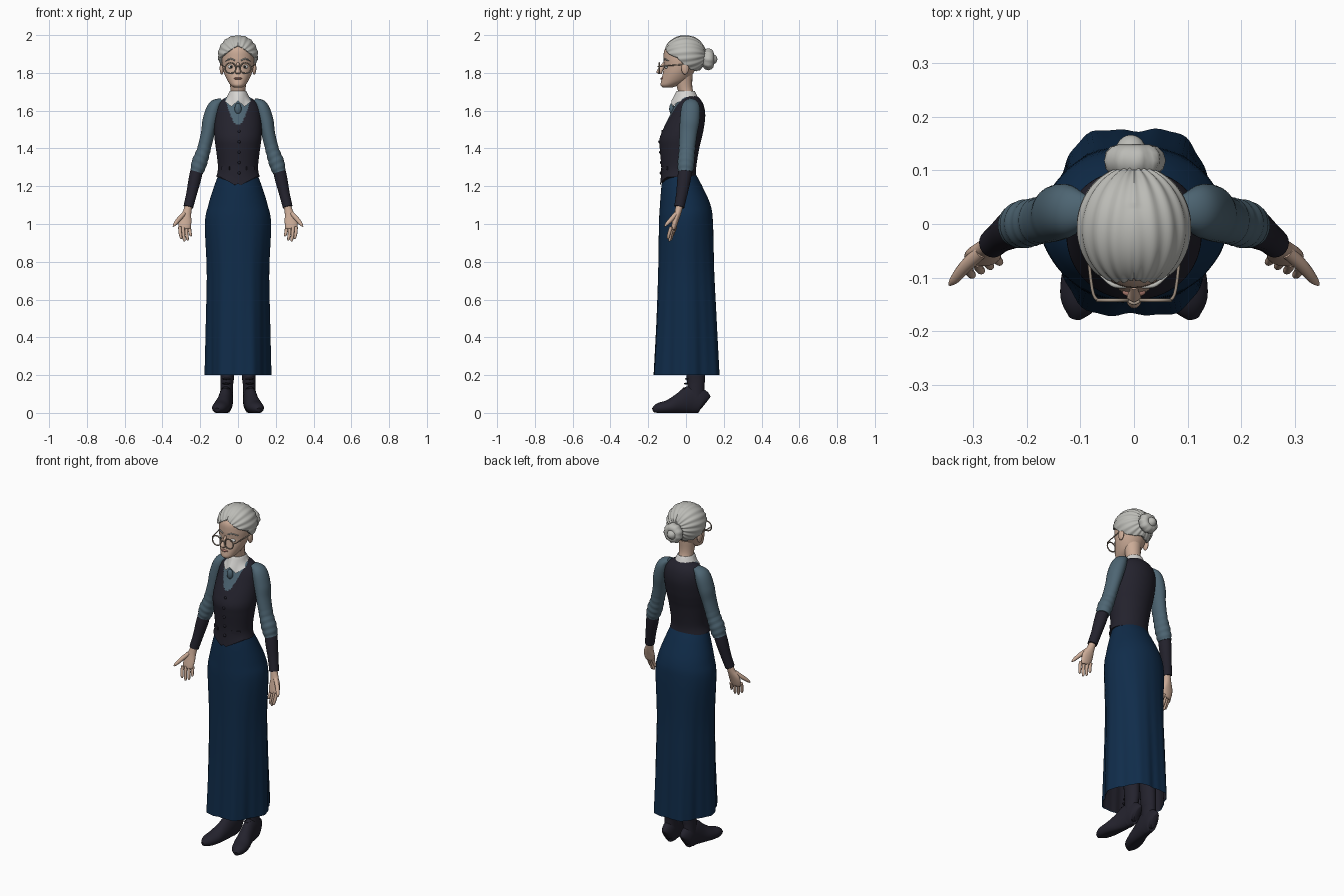
import bpy, bmesh, math
from mathutils import Vector, Matrix

cube = bpy.data.objects.get("Cube")
if cube:
    bpy.data.objects.remove(cube)


def material(name, r, g, b):
    m = bpy.data.materials.new(name)
    m.use_nodes = True
    m.diffuse_color = (r, g, b, 1)
    m.node_tree.nodes["Principled BSDF"].inputs["Base Color"].default_value = (r, g, b, 1)
    return m


navy = material("navy skirt", .005, .025, .068)
dark = material("dark cloth", .017, .016, .026)
slate = material("slate shirt", .075, .13, .17)
white = material("white collar", .68, .67, .65)
grey = material("grey hair", .5, .5, .47)
skin = material("skin", .6, .41, .31)
lip = material("lips", .42, .2, .16)
frame = material("glasses frame", .36, .29, .23)
black = material("pupil", .02, .018, .016)


def finish(name, bm, mats, mirror=False, rule=None):
    bmesh.ops.recalc_face_normals(bm, faces=bm.faces)
    if rule:
        for f in bm.faces:
            f.material_index = rule(f.calc_center_median())
    mesh = bpy.data.meshes.new(name)
    bm.to_mesh(mesh)
    bm.free()
    for m in mats:
        mesh.materials.append(m)
    ob = bpy.data.objects.new(name, mesh)
    bpy.context.collection.objects.link(ob)
    bpy.ops.object.select_all(action='DESELECT')
    ob.select_set(True)
    bpy.context.view_layer.objects.active = ob
    bpy.ops.object.shade_smooth_by_angle(angle=math.radians(50))
    if mirror:
        ob.modifiers.new("mirror", 'MIRROR').use_mirror_merge = False
    return ob


def spline(rows, steps):
    """Smooth rows of numbers with a Catmull-Rom curve."""
    out = []
    for i in range(len(rows) - 1):
        quad = [rows[max(0, min(len(rows) - 1, i + k))] for k in (-1, 0, 1, 2)]
        for s in range(steps):
            t = s / steps
            out.append([b + .5 * t * (c - a + t * (2*a - 5*b + 4*c - d + t * (3*(b - c) + d - a)))
                        for a, b, c, d in zip(*quad)])
    return out + [list(rows[-1])]


def sweep(name, rows, mats, upright=False, sides=20, steps=5, caps=True,
          shape=None, tweak=None, mirror=False, rule=None):
    """Ellipse rings along a path; each row is x, y, z, half width, half depth."""
    rings = spline(rows, steps)
    mids = [Vector(r[:3]) for r in rings]
    along = (mids[-1] - mids[0]).normalized()
    ref = Vector((0, 1, 0)) if abs(along.y) < .8 else Vector((0, 0, 1))
    bm, loops = bmesh.new(), []
    for i, (x, y, z, rx, ry) in enumerate(rings):
        t = (mids[min(i + 1, len(mids) - 1)] - mids[max(i - 1, 0)]).normalized()
        u = ref.cross(t).normalized()
        v = t.cross(u)
        if upright:
            u, v = Vector((1, 0, 0)), Vector((0, 1, 0))
        loop = []
        for k in range(sides):
            a = math.tau * k / sides
            m = shape(a, z) if shape else 1
            p = mids[i] + (u * rx * math.cos(a) + v * ry * math.sin(a)) * m
            loop.append(bm.verts.new(tweak(p) if tweak else p))
        loops.append(loop)
    for lo, hi in zip(loops, loops[1:]):
        for k in range(sides):
            bm.faces.new((lo[k - 1], lo[k], hi[k], hi[k - 1]))
    if caps:
        bm.faces.new(loops[0])
        bm.faces.new(loops[-1])
    return finish(name, bm, mats, mirror, rule)


def body(rows):
    """Turn z, half width, front y, back y into centred rows."""
    return [(0, (f + b) / 2, z, w, (b - f) / 2) for z, w, f, b in rows]


def ball(name, at, size, mat, mirror=False, tweak=None, seg=24):
    bm = bmesh.new()
    bmesh.ops.create_uvsphere(bm, u_segments=seg, v_segments=seg // 2, radius=1)
    # poles face front and back
    bm.transform(Matrix.Translation(at) @ Matrix.Diagonal((*size, 1)) @ Matrix.Rotation(math.pi / 2, 4, 'X'))
    if tweak:
        for v in bm.verts:
            v.co = tweak(v.co)
    return finish(name, bm, [mat], mirror)


def hoop(name, at, radius, thick, mat, mirror=False, deep=1, wave=0):
    """Ring facing the front."""
    bm, n, m = bmesh.new(), 36, 12
    grid = []
    for i in range(n):
        a = math.tau * i / n
        for j in range(m):
            b = math.tau * j / m
            q = radius + thick * math.cos(b) * (1 + wave * math.cos(a * 9 + b))
            grid.append(bm.verts.new(Vector(at) + Vector((q * math.cos(a), deep * thick * math.sin(b), q * math.sin(a)))))
    for i in range(n):
        for j in range(m):
            k, l = (i + 1) % n, (j + 1) % m
            bm.faces.new([grid[i*m + j], grid[k*m + j], grid[k*m + l], grid[i*m + l]])
    return finish(name, bm, [mat], mirror)


# Skirt with gathered folds that deepen toward the hem, and a dark lining
def folds(a, z):
    drop = max(0, min(1, 1.1 - z))
    return 1 + drop * (.055 * math.cos(6 * a) + .012 * math.cos(18 * a + 1))


skirt = body([(.2, .168, -.176, .182), (.5, .164, -.16, .166), (.75, .162, -.15, .152), (1, .174, -.144, .144),
              (1.1, .157, -.138, .13), (1.2, .126, -.13, .086), (1.27, .1, -.12, .048)])
sweep("skirt", skirt, [navy], True, 108, 6, caps=False, shape=folds)
lining = [(x, y, z + .002, rx * .975, ry * .975) for x, y, z, rx, ry in skirt[:3]]
sweep("skirt_lining", lining, [dark], True, 72, 4, caps=False, shape=folds)
sweep("petticoat_cap", [(0, 0, .6, .155, .15), (0, 0, .61, .15, .145)], [dark], True, 36, 1)


# Waistcoat with pointed front hem; the neck opening shows the shirt
def vest_hem(p):
    if p.y < 0 and p.z < 1.3:
        p.z -= (1.3 - p.z) * .9 * max(0, 1 - abs(abs(p.x) - .015) / .08)
    return p


vest_rows = [(1.25, .115, -.137, .055), (1.3, .106, -.131, .054), (1.4, .117, -.139, .07), (1.45, .124, -.14, .082),
             (1.5, .126, -.122, .093), (1.57, .122, -.088, .102), (1.62, .112, -.064, .096), (1.655, .088, -.045, .08),
             (1.68, .045, -.03, .055)]
sweep("waistcoat", body(vest_rows), [dark, slate], True, 128, 8, tweak=vest_hem,
      rule=lambda c: int(c.y < 0 and c.z > 1.525 and abs(c.x) < .18 * math.sqrt(c.z - 1.525)))
for i in range(5):
    z = 1.27 + i * .055
    y = min(spline(vest_rows, 8), key=lambda r: abs(r[0] - z))[2]
    ball("waistcoat_button", (.006, y, z), (.008, .006, .008), dark, seg=12)
bm = bmesh.new()
bmesh.ops.create_cube(bm, size=1)
bm.transform(Matrix.Translation((.065, -.111, 1.295)) @ Matrix.Rotation(math.radians(33), 4, 'Z')
             @ Matrix.Diagonal((.05, .009, .018, 1)))
finish("pocket_flap", bm, [dark], True)

# Shirt bow, neck and pointed collar
ball("shirt_bow", (0, -.075, 1.61), (.018, .014, .03), slate)
sweep("neck", [(0, .03, 1.63, .046, .046), (0, -.004, 1.71, .04, .04), (0, -.015, 1.79, .05, .05)], [skin], True)


def collar_point(p):
    if p.y < 0:
        p.z -= max(0, 1.7 - p.z) * .65 * max(0, 1 - abs(abs(p.x) - .035) / .035)
    return p


sweep("collar", body([(1.652, .072, -.078, .07), (1.68, .056, -.062, .058), (1.703, .045, -.05, .047),
                      (1.705, .041, -.045, .043)]), [white], True, 64, 4, caps=False, tweak=collar_point)


# Arms: slate sleeves gathered at the elbow, dark lower sleeves
sweep("upper_sleeve", [(.085, .025, 1.655, .012, .025), (.122, .025, 1.622, .036, .048), (.146, .02, 1.55, .041, .052),
                       (.16, .012, 1.48, .036, .047), (.182, .005, 1.39, .036, .043), (.204, 0, 1.325, .041, .044),
                       (.219, -.003, 1.275, .035, .04)], [slate], sides=28, steps=8, mirror=True,
      shape=lambda a, z: 1 + .035 * math.sin(z * 190 + math.cos(a)) * (z < 1.42))
sweep("lower_sleeve", [(.215, -.002, 1.3, .032, .036), (.228, -.01, 1.24, .033, .036), (.246, -.022, 1.16, .028, .03),
                       (.263, -.036, 1.09, .026, .027)], [dark], mirror=True)

# Hands, palms forward, thumbs outward
sweep("palm", [(.26, -.034, 1.1, .019, .019), (.27, -.043, 1.06, .023, .018), (.28, -.055, 1.02, .034, .016),
               (.283, -.066, .98, .031, .013), (.283, -.068, .972, .022, .007)], [skin], mirror=True)
for i, length in enumerate((.05, .072, .078, .064)):
    x, y, z = .257 + i * .017, -.055 - i * .008, .985
    sweep("finger", [(x, y, z, .009, .009), (x - .002, y - .01, z - length * .5, .0085, .0085),
                     (x - .007, y - .016, z - length * .9, .007, .007), (x - .008, y - .016, z - length, .002, .002)],
          [skin], sides=12, steps=4, mirror=True)
sweep("thumb", [(.285, -.052, 1.055, .012, .013), (.313, -.078, 1.025, .012, .012), (.333, -.102, 1, .009, .009),
                (.343, -.113, .987, .003, .003)], [skin], sides=12, mirror=True)


# Boots with toes turned out
def grounded(p):
    p.z = max(p.z, 0)
    return p


sweep("boot_foot", [(.059, .102, .05, .015, .04), (.06, .085, .06, .032, .062), (.063, .03, .07, .036, .075),
                    (.073, -.03, .05, .039, .056), (.088, -.09, .032, .045, .038), (.102, -.145, .024, .036, .028),
                    (.11, -.174, .015, .012, .012)], [dark], sides=28, tweak=grounded, mirror=True)
sweep("boot_shaft", [(.062, .05, .07, .035, .048), (.06, .052, .14, .033, .045), (.057, .05, .22, .037, .05),
                     (.06, .03, .62, .05, .055)], [dark], True, mirror=True)
for i in range(4):
    ball("boot_lace", (.066 - i * .002, -.012 + i * .006, .105 + i * .025), (.022, .012, .005), dark, True, seg=12)

# Head and face
sweep("head", body([(1.722, .02, -.122, -.075), (1.735, .038, -.134, -.04), (1.76, .056, -.131, .01),
                    (1.8, .074, -.122, .04), (1.84, .083, -.117, .06), (1.88, .086, -.119, .07),
                    (1.93, .08, -.11, .06), (1.97, .045, -.06, .035)]), [skin], True, 40, 6)
sweep("nose", [(0, -.112, 1.855, .007, .01), (0, -.128, 1.83, .009, .014), (0, -.141, 1.805, .014, .016),
               (0, -.135, 1.793, .009, .008)], [skin], True, 16)
ball("lips", (0, -.127, 1.77), (.022, .009, .006), lip)
ball("ear", (.086, -.005, 1.825), (.011, .02, .034), skin, True)
ball("eye", (.036, -.101, 1.832), (.017, .013, .011), white, True)
ball("pupil", (.036, -.113, 1.832), (.006, .003, .006), black, True, seg=12)
sweep("eyebrow", [(.016, -.117, 1.866, .003, .003), (.04, -.113, 1.874, .004, .004), (.066, -.092, 1.863, .002, .002)],
      [grey], sides=8, mirror=True)
hoop("glasses_rim", (.04, -.142, 1.825), .028, .0035, frame, True)
sweep("glasses_bridge", [(-.013, -.142, 1.83, .003, .003), (0, -.148, 1.835, .003, .003), (.013, -.142, 1.83, .003, .003)],
      [frame], sides=8)
sweep("glasses_temple", [(.067, -.142, 1.832, .003, .003), (.078, -.12, 1.836, .003, .003), (.09, -.01, 1.845, .003, .003)],
      [frame], sides=8, mirror=True)


# Hair combed back in ridges from a centre part; it sinks below the hairline
def comb(p):
    mid = Vector((0, -.006, 1.893))
    d = p - mid
    a = math.atan2(d.x, d.z)
    d *= 1 + .018 * math.cos(18 * a + d.y * 14 * (1 if d.x > 0 else -1)) - .025 * math.exp(-(a * 9) ** 2) * (d.y < .04)
    line = 1.945 - .65 * abs(p.x) - 1.1 * max(0, p.y + .05)
    sink = max(0, min(1, (line - p.z) / .012))
    return mid + d * (1 - .35 * sink)


ball("hair", (0, -.006, 1.893), (.106, .113, .107), grey, tweak=comb, seg=128)
hoop("bun_coil", (0, .118, 1.872), .03, .026, grey, deep=1.15, wave=.12)
ball("bun_centre", (-.006, .13, 1.872), (.03, .036, .03), grey)
